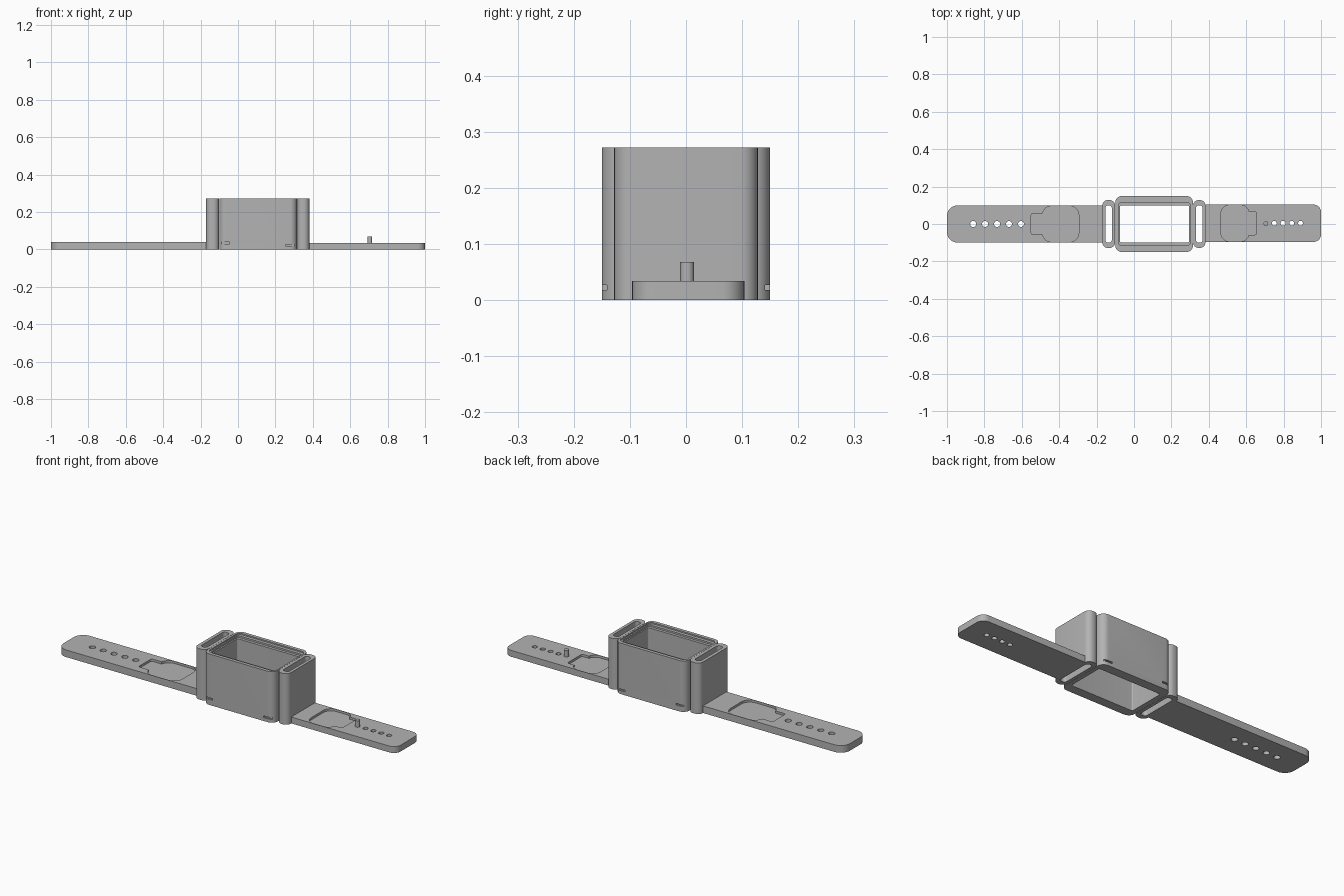
import bpy, bmesh, math

if "Cube" in bpy.data.objects:
    bpy.data.objects.remove(bpy.data.objects["Cube"])

grey = bpy.data.materials.new("plain_grey")
grey.diffuse_color = (0.45, 0.45, 0.45, 1)
grey.use_nodes = True
grey.node_tree.nodes["Principled BSDF"].inputs["Base Color"].default_value = grey.diffuse_color


def prism(name, outline, z0, z1):
    """Extrude a closed xy outline from z0 to z1."""
    bm = bmesh.new()
    face = bm.faces.new([bm.verts.new((x, y, z0)) for x, y in outline])
    ext = bmesh.ops.extrude_face_region(bm, geom=[face])
    for v in ext["geom"]:
        if isinstance(v, bmesh.types.BMVert):
            v.co.z = z1
    bmesh.ops.recalc_face_normals(bm, faces=bm.faces)
    mesh = bpy.data.meshes.new(name)
    bm.to_mesh(mesh)
    bm.free()
    ob = bpy.data.objects.new(name, mesh)
    bpy.context.collection.objects.link(ob)
    mesh.materials.append(grey)
    return ob


def rounded(x0, x1, y0, y1, r_left, r_right, seg=8):
    """Rectangle outline with separate radii for its left and right corners."""
    pts = []
    for cx, cy, r, a in ((x1, y1, r_right, 0), (x0, y1, r_left, 90),
                         (x0, y0, r_left, 180), (x1, y0, r_right, 270)):
        sx, sy = (-1 if cx == x1 else 1), (-1 if cy == y1 else 1)
        for i in range(seg + 1 if r else 1):
            t = math.radians(a + 90 * i / seg)
            pts.append((cx + sx * r + r * math.cos(t), cy + sy * r + r * math.sin(t)))
    return pts


def circle(x, y, r, n=20):
    return [(x + r * math.cos(2 * math.pi * i / n), y + r * math.sin(2 * math.pi * i / n))
            for i in range(n)]


def cut(ob, outline, z0, z1):
    """Cut a prism out of a part, then discard the cutter."""
    tool = prism("cutter", outline, z0, z1)
    tool.hide_render = True
    mod = ob.modifiers.new("cut", "BOOLEAN")
    mod.operation, mod.solver, mod.object = "DIFFERENCE", "EXACT", tool
    bpy.context.view_layer.objects.active = ob
    bpy.ops.object.modifier_apply(modifier=mod.name)
    bpy.data.objects.remove(tool)


def smooth(ob):
    bpy.ops.object.select_all(action="DESELECT")
    ob.select_set(True)
    bpy.context.view_layer.objects.active = ob
    bpy.ops.object.shade_smooth_by_angle(angle=math.radians(30))


H = 0.272

# Open case with a stepped rim
case = prism("case", rounded(-0.10, 0.315, -0.15, 0.15, 0.035, 0.035), 0, H)
cut(case, rounded(-0.074, 0.293, -0.1, 0.1, 0.006, 0.006), -0.1, H + 0.1)
cut(case, rounded(-0.082, 0.300, -0.115, 0.115, 0.015, 0.015), H - 0.016, H + 0.1)
cut(case, rounded(-0.089, 0.307, -0.132, 0.132, 0.025, 0.025), H - 0.007, H + 0.1)

# Narrow pin slots low on the case corners
for s in (-1, 1):
    ya, yb = sorted((s * 0.141, s * 0.16))
    cut(case, rounded(-0.11, -0.045, ya, yb, 0, 0), 0.029, 0.038)
    cut(case, rounded(0.255, 0.33, ya, yb, 0, 0), 0.018, 0.027)
smooth(case)

# Slotted strap lugs on both sides of the case
for name, x0, x1 in (("left_lug", -0.17, -0.101), ("right_lug", 0.316, 0.382)):
    lug = prism(name, rounded(x0, x1, -0.128, 0.128, 0.03, 0.03), 0, H)
    m = (x0 + x1) / 2
    cut(lug, rounded(m - 0.017, m + 0.017, -0.1, 0.1, 0.014, 0.014), -0.1, H + 0.1)
    smooth(lug)

# Left strap: sizing holes and a shallow keyed recess
T = 0.038
left = prism("left_strap", rounded(-1, -0.16, -0.099, 0.099, 0.055, 0), 0, T)
for i in range(5):
    cut(left, circle(-0.86 + 0.064 * i, 0, 0.016), -0.1, 0.1)
cut(left, rounded(-0.49, -0.295, -0.096, 0.096, 0.05, 0.05), T - 0.012, 0.1)
cut(left, rounded(-0.55, -0.48, -0.055, 0.055, 0.01, 0), T - 0.012, 0.1)
smooth(left)

# Right strap, slightly thinner, with its own holes and recess
T = 0.034
right = prism("right_strap", rounded(0.372, 1, -0.096, 0.104, 0, 0.04), 0, T)
for i in range(1, 5):
    cut(right, circle(0.704 + 0.0465 * i, 0.004, 0.013), -0.1, 0.1)
cut(right, rounded(0.465, 0.615, -0.093, 0.101, 0.045, 0.045), T - 0.012, 0.1)
cut(right, rounded(0.60, 0.655, -0.058, 0.066, 0, 0.01), T - 0.012, 0.1)
smooth(right)

# Fastening peg standing on the right strap
peg = prism("peg", circle(0.705, 0.002, 0.0125), 0.01, 0.068)
smooth(peg)
